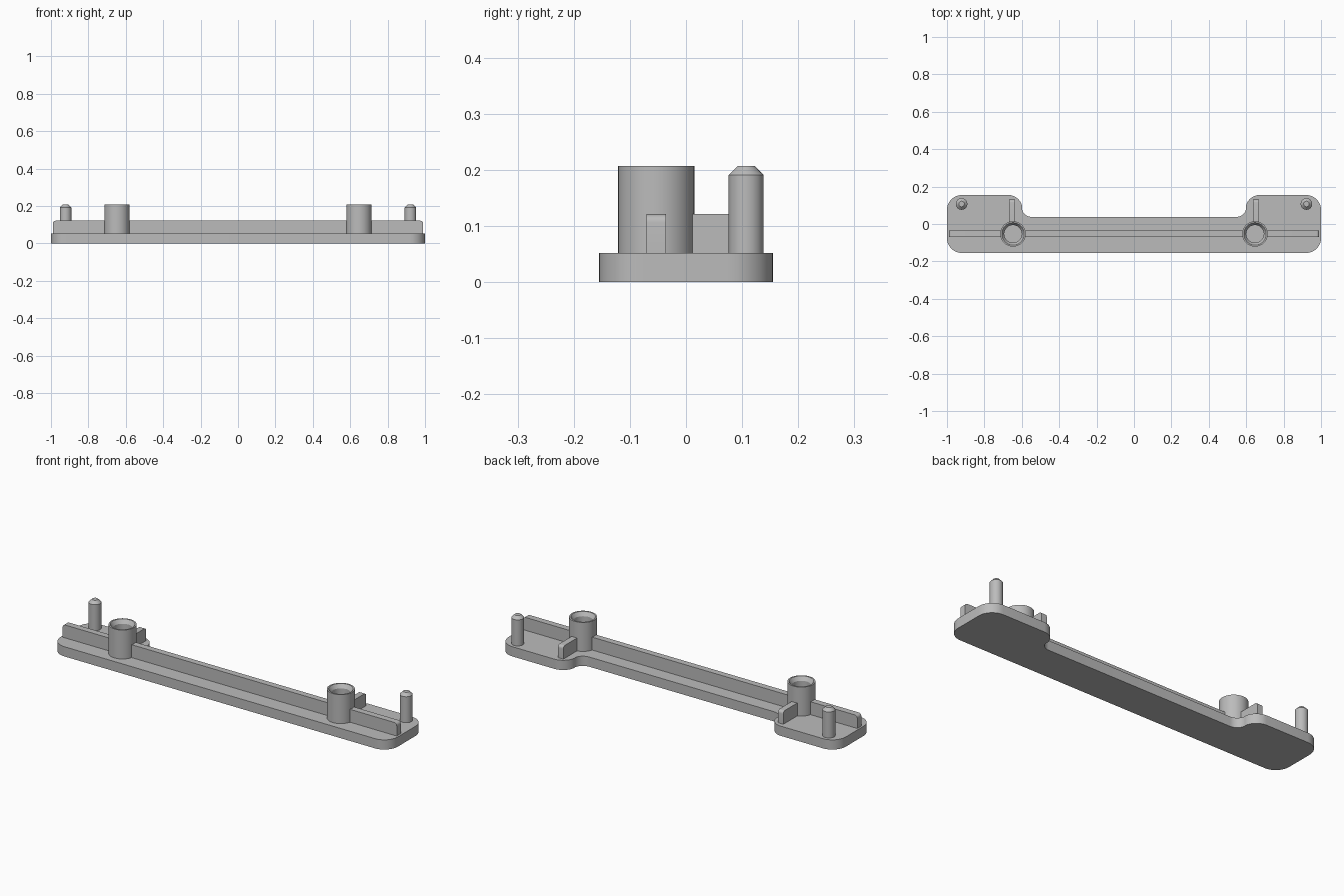
import bpy, bmesh, math

cube = bpy.data.objects.get("Cube")
if cube:
    bpy.data.objects.remove(cube, do_unlink=True)

grey = bpy.data.materials.new("plain_grey")
grey.use_nodes = True
colour = (0.5, 0.5, 0.5, 1)
grey.diffuse_color = colour
grey.node_tree.nodes["Principled BSDF"].inputs["Base Color"].default_value = colour

BASE, RAIL, TOP = 0.052, 0.121, 0.207
RAIL_Y, BOSS_X = -0.053, 0.647


def finish(name, bm):
    bmesh.ops.recalc_face_normals(bm, faces=bm.faces)
    mesh = bpy.data.meshes.new(name)
    bm.to_mesh(mesh)
    bm.free()
    obj = bpy.data.objects.new(name, mesh)
    bpy.context.collection.objects.link(obj)
    mesh.materials.append(grey)
    bpy.ops.object.select_all(action="DESELECT")
    obj.select_set(True)
    bpy.context.view_layer.objects.active = obj
    bpy.ops.object.shade_smooth_by_angle(angle=math.radians(30))
    return obj


def extrude_outline(name, points, offset):
    """Extrude a closed outline of 3D points along an offset."""
    bm = bmesh.new()
    face = bm.faces.new([bm.verts.new(p) for p in points])
    new = bmesh.ops.extrude_face_region(bm, geom=[face])["geom"]
    bmesh.ops.translate(bm, vec=offset, verts=[v for v in new if isinstance(v, bmesh.types.BMVert)])
    return finish(name, bm)


def lathe(name, profile, x, y):
    """Spin a radius/height profile about a vertical axis."""
    bm = bmesh.new()
    verts = [bm.verts.new((x + r, y, z)) for r, z in profile]
    edges = [bm.edges.new(pair) for pair in zip(verts, verts[1:])]
    bmesh.ops.spin(bm, geom=verts + edges, cent=(x, y, 0), axis=(0, 0, 1),
                   angle=math.tau, steps=48)
    bmesh.ops.remove_doubles(bm, verts=bm.verts, dist=0.0001)
    return finish(name, bm)


def arc(cx, cy, r, start, end, steps=10):
    angles = [math.radians(start + (end - start) * i / steps) for i in range(steps + 1)]
    return [(cx + r * math.cos(a), cy + r * math.sin(a)) for a in angles]


def bar_profile(a, b, round_a, round_b, r=0.015):
    """Side profile of a bar from a to b, with optional rounded top ends."""
    pts = [(a, BASE - 0.01), (b, BASE - 0.01)]
    pts += arc(b - r, RAIL - r, r, 0, 90, 5) if round_b else [(b, RAIL)]
    pts += arc(a + r, RAIL - r, r, 90, 180, 5) if round_a else [(a, RAIL)]
    return pts


# Base plate: right half of the outline, then mirrored
half = arc(0.92, -0.075, 0.08, -90, 0) + arc(0.92, 0.075, 0.08, 0, 90)
half += arc(0.672, 0.08, 0.075, 90, 172) + arc(0.548, 0.09, 0.052, -8, -90)
outline = half + [(-x, y) for x, y in reversed(half)]
extrude_outline("base_plate", [(x, y, 0) for x, y in outline], (0, 0, BASE))

# Long rail, interrupted by the bosses
gap = 0.056
for name, a, b in (("rail_right", -0.99, -BOSS_X - gap),
                   ("rail_middle", -BOSS_X + gap, BOSS_X - gap),
                   ("rail_left", BOSS_X + gap, 0.99)):
    pts = bar_profile(a, b, name == "rail_right", name == "rail_left")
    extrude_outline(name, [(x, RAIL_Y - 0.017, z) for x, z in pts], (0, 0.034, 0))

for side, label in ((-1, "right"), (1, "left")):
    # Hollow boss with a countersunk mouth
    lathe("boss_" + label, [(0.068, BASE - 0.01), (0.068, TOP), (0.06, TOP),
                            (0.047, TOP - 0.02), (0.047, BASE - 0.01)],
          side * BOSS_X, RAIL_Y)
    # Rib behind the boss
    pts = bar_profile(RAIL_Y + gap, 0.13, False, True)
    extrude_outline("rib_" + label, [(side * 0.652 - 0.016, y, z) for y, z in pts], (0.032, 0, 0))
    # Locating pin with a tapered tip
    lathe("pin_" + label, [(0, BASE - 0.01), (0.031, BASE - 0.01), (0.031, 0.191),
                           (0.015, TOP), (0, TOP)], side * 0.922, 0.107)
